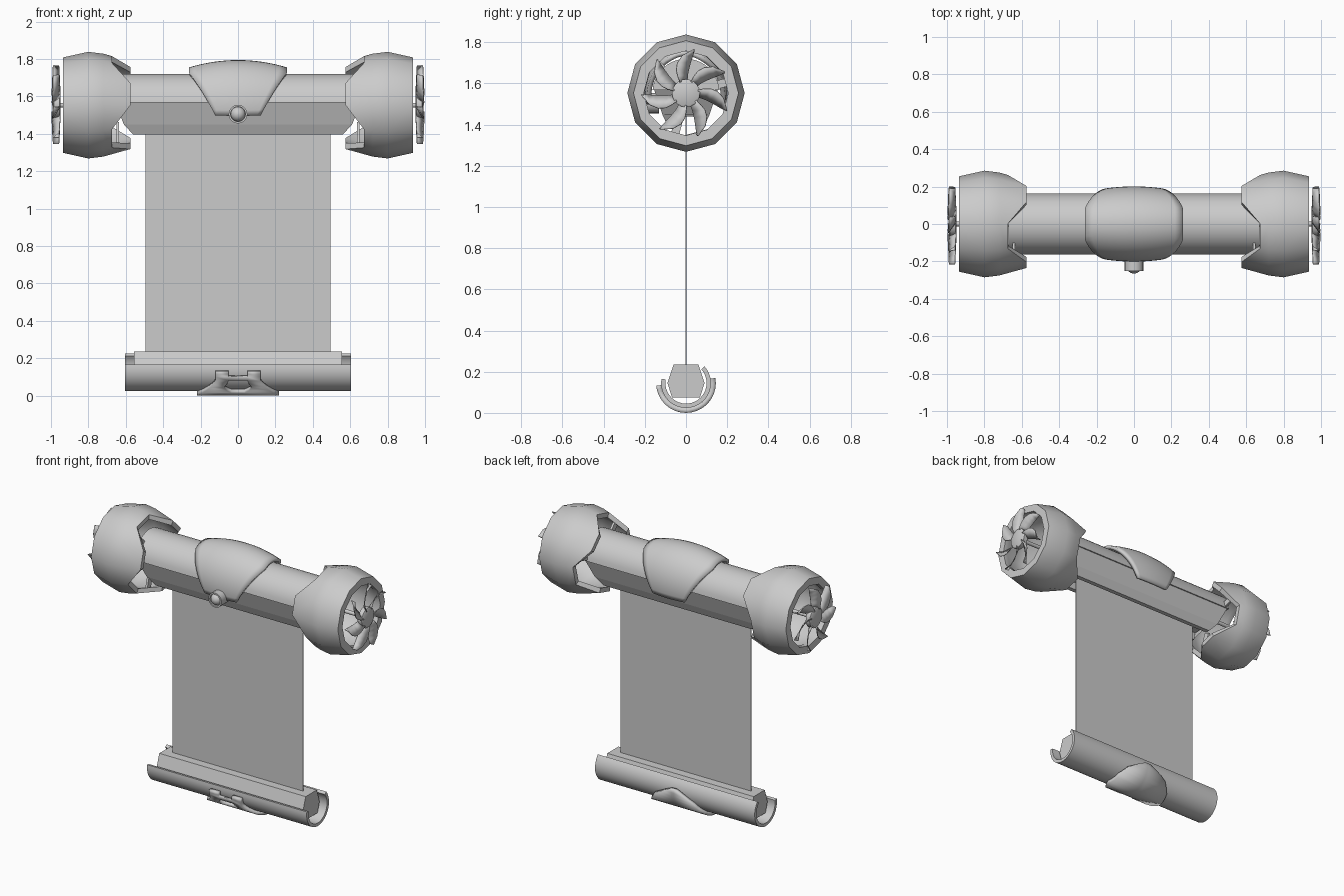
import bpy, bmesh, math
from math import sin, cos, radians, pi

if "Cube" in bpy.data.objects:
    bpy.data.objects.remove(bpy.data.objects["Cube"])

CZ = 1.553   # height of the upper tube axis
LZ = 0.145   # height of the lower holder axis


def make(name, verts, faces, thickness=0, smooth=True):
    me = bpy.data.meshes.new(name)
    me.from_pydata(verts, [], faces)
    bm = bmesh.new()
    bm.from_mesh(me)
    loose = [v for v in bm.verts if not v.link_faces]
    bmesh.ops.delete(bm, geom=loose, context='VERTS')
    bmesh.ops.recalc_face_normals(bm, faces=bm.faces)
    bm.to_mesh(me)
    bm.free()
    ob = bpy.data.objects.new(name, me)
    bpy.context.collection.objects.link(ob)
    if thickness:
        m = ob.modifiers.new("thickness", 'SOLIDIFY')
        m.thickness = thickness
        m.offset = 0
    if smooth:
        bpy.ops.object.select_all(action='DESELECT')
        bpy.context.view_layer.objects.active = ob
        ob.select_set(True)
        bpy.ops.object.shade_smooth_by_angle(angle=radians(38))
    return ob


def prism(name, profile, hx, smooth=True):
    """Extrude a (y, z, optional half length) profile along x."""
    n = len(profile)
    verts = [(s * (p[2] if len(p) > 2 else hx), p[0], p[1]) for s in (-1, 1) for p in profile]
    faces = [(i, (i + 1) % n, n + (i + 1) % n, n + i) for i in range(n)]
    faces += [tuple(range(n)), tuple(range(n, 2 * n))]
    return make(name, verts, faces, 0, smooth)


def lathe(name, prof, n, place, smooth=True):
    """Revolve (along, radius) points; place() maps along, a, b to a position."""
    verts = [place(h, r * cos(2 * pi * k / n), r * sin(2 * pi * k / n)) for h, r in prof for k in range(n)]
    faces = [(j * n + k, j * n + (k + 1) % n, (j + 1) * n + (k + 1) % n, (j + 1) * n + k)
             for j in range(len(prof) - 1) for k in range(n)]
    faces += [tuple(range(n)), tuple(range((len(prof) - 1) * n, len(prof) * n))]
    return make(name, verts, faces, 0, smooth)


def sheet(name, rows, thickness, keep=lambda r, c: True):
    nc = len(rows[0])
    verts = [p for row in rows for p in row]
    faces = [(r * nc + c, r * nc + c + 1, (r + 1) * nc + c + 1, (r + 1) * nc + c)
             for r in range(len(rows) - 1) for c in range(nc - 1) if keep(r, c)]
    return make(name, verts, faces, thickness)


def lerp_table(t, table):
    for (a, va), (b, vb) in zip(table, table[1:]):
        if t <= b:
            return va + (vb - va) * max(0, t - a) / (b - a)
    return table[-1][1]


# Upper tube: round cover over a tapered lower housing
arc = [(0.163 * cos(radians(a)), CZ + 0.167 * sin(radians(a))) for a in range(5, 176, 10)]
prism("upper_tube", arc, 0.67)
prism("tube_lower_housing", [(-0.155, 1.57, 0.66), (0.155, 1.57, 0.66), (0.115, 1.45, 0.61), (0.09, 1.395, 0.56),
                             (0.06, 1.395, 0.56), (0.05, 1.44, 0.56), (-0.05, 1.44, 0.56), (-0.06, 1.395, 0.56),
                             (-0.09, 1.395, 0.56), (-0.115, 1.45, 0.61)], 0.66, False)

# Hanging screen
prism("screen", [(-0.003, 0.2), (0.003, 0.2), (0.003, 1.45), (-0.003, 1.45)], 0.495, False)

# Lower bar and open holder
prism("lower_bar", [(-0.06, 0.235), (0.06, 0.235), (0.09, 0.145), (0.068, 0.075),
                    (-0.068, 0.075), (-0.09, 0.145)], 0.555, False)
rim = [radians(-100 + 232 * i / 26) for i in range(27)]
prism("lower_holder", [(0.121 * sin(a), LZ - 0.121 * cos(a)) for a in rim] +
      [(0.1 * sin(a), LZ - 0.1 * cos(a)) for a in reversed(rim)], 0.605)

# Clasp around the holder, two prongs joined by a bar at the front
half = [(-85, .12), (-62, .12), (-50, .14), (-20, .2), (0, .22), (40, .2), (70, .15), (88, .08), (100, .02)]
gap = [(-85, .05), (-60, .05), (-45, .075), (-30, .05), (-20, .02), (100, .006)]
angles = [-85, -78, -72, -63, -55, -45, -35, -25] + list(range(-20, 101, 10))
rows = []
for d in angles:
    w, g = lerp_table(d, half), lerp_table(d, gap)
    y, z = 0.133 * sin(radians(d)), LZ - 0.133 * cos(radians(d))
    rows.append([(x, y, z) for x in (-w, -g, g, w)])
sheet("holder_clasp", rows, 0.024, lambda r, c: c != 1 or angles[r] == -72 or angles[r] >= -25)

# Centre saddle, tapering down front and back
rows = []
for i in range(29):
    a = radians(-14 + 208 * i / 28)
    z0 = CZ + 0.225 * sin(a)
    w = 0.12 + 0.14 * min(1, max(0, (z0 - 1.5) / 0.25))
    row = []
    for j in range(13):
        x = w * (j / 6 - 1)
        k = 1 - 0.17 * (x / 0.26) ** 2
        row.append((x, -0.19 * k * cos(a), CZ + 0.23 * k * sin(a)))
    rows.append(row)
sheet("centre_saddle", rows, 0.022)

# Camera eye
front = lambda h, a, b: (a, -h, 1.505 + b)
lathe("eye_socket", [(0.13, 0.05), (0.25, 0.05), (0.25, 0.04), (0.225, 0.038)], 20, front)
lathe("eye_lens", [(0.225 + 0.04 * sin(radians(t)), 0.04 * cos(radians(t)) + 0.0005) for t in range(0, 91, 15)],
      20, front)

# End pods with three notches each, shafts and fans
outer = [(0.72, 0.275), (0.8, 0.285), (0.935, 0.255)]
inner = [(0.935, 0.205), (0.90, 0.205), (0.8, 0.25), (0.72, 0.243)]
for s, side in ((-1, "left"), (1, "right")):
    verts, n = [], 12
    for k in range(n):
        a = radians(30 * k)               # measured from the front upward
        e = (0.575, 0.575, 0.675, 0.675)[k % 4]
        r = 0.235 + (e - 0.575) * 0.275
        for x, rad in [(e, r)] + outer + inner + [(e, r - 0.032)]:
            verts.append((s * x, -rad * cos(a), CZ + rad * sin(a)))
    m = len(verts) // n
    make(side + "_pod", verts, [(k * m + j, k * m + (j + 1) % m, (k + 1) % n * m + (j + 1) % m, (k + 1) % n * m + j)
                                for k in range(n) for j in range(m)])

    along = lambda h, a, b: (s * h, a, CZ + b)
    lathe(side + "_shaft", [(0.6, 0.013), (0.96, 0.013)], 10, along)
    lathe(side + "_fan_hub", [(0.95, 0.055), (0.955, 0.068), (0.985, 0.068), (0.99, 0.06)], 20, along)
    for d in (0, 120, 240):               # struts holding the pod to the tube
        a = radians(d - 75)
        u, v = (-sin(a), cos(a)), (cos(a), sin(a))
        pts = [(s * x, -(r * v[0] + q * u[0]), CZ + r * v[1] + q * u[1])
               for x in (0.635, 0.65) for r, q in ((0.1, -.02), (0.1, .02), (0.215, .02), (0.215, -.02))]
        make(side + "_strut", pts, [(0, 1, 2, 3), (4, 5, 6, 7), (0, 1, 5, 4), (1, 2, 6, 5),
                                    (2, 3, 7, 6), (3, 0, 4, 7)], 0, False)

    verts, faces = [], []
    widths = [0.036, 0.05, 0.064, 0.066, 0.05, 0.004]
    for b in range(7):
        base = len(verts)
        for i, w in enumerate(widths):
            t = i / 5
            r = 0.06 + 0.155 * t
            a0 = 2 * pi * b / 7 + pi / 2 + 0.2 - 0.38 * t * t
            for q in (-0.5, 0.5):
                a = a0 + q * w / r
                verts.append((s * (0.973 + q * 0.045 * (1 - 0.3 * t)), r * cos(a), CZ + r * sin(a)))
        faces += [(base + 2 * i, base + 2 * i + 1, base + 2 * i + 3, base + 2 * i + 2) for i in range(5)]
    make(side + "_fan_blades", verts, faces, 0.005)
